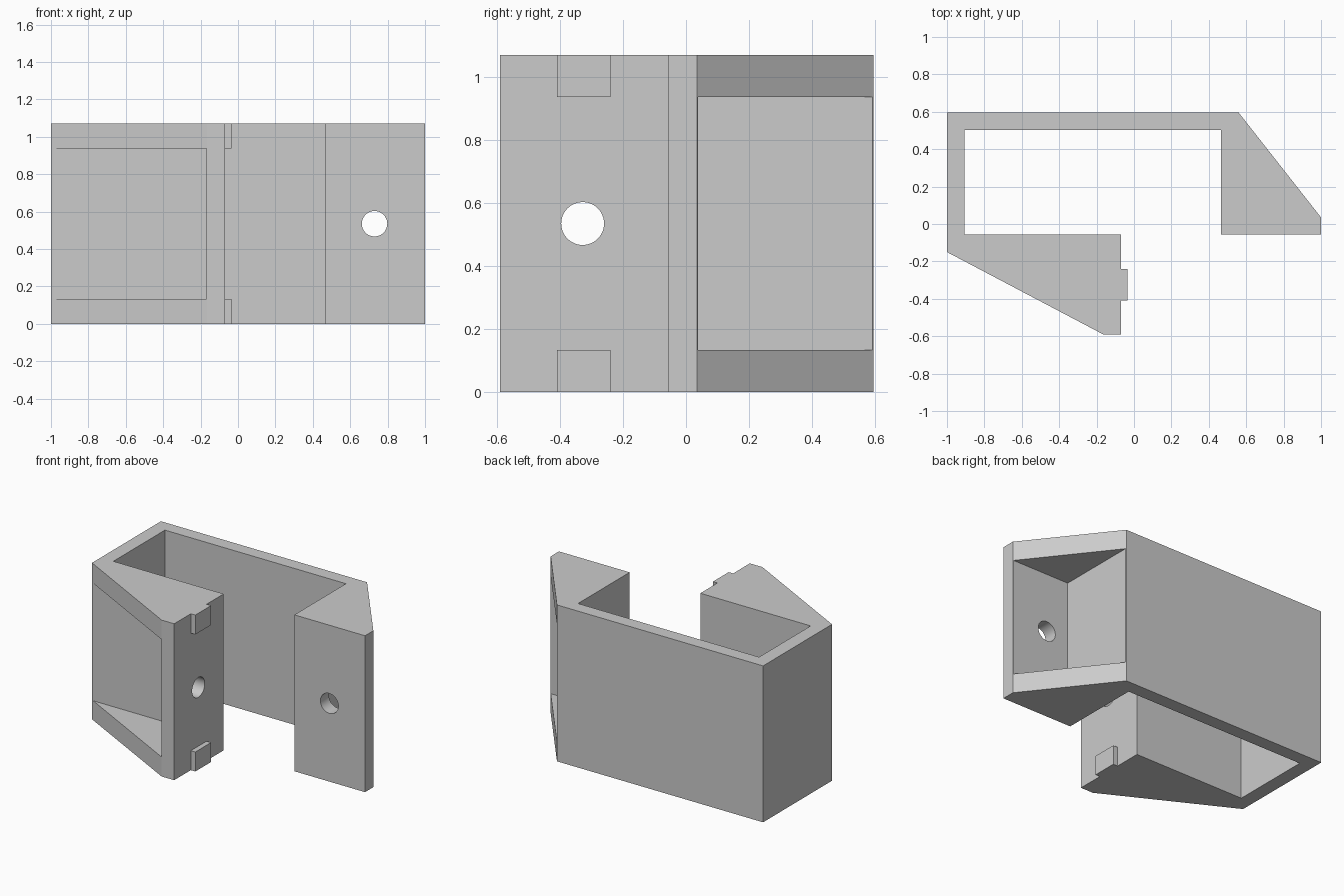
import bpy, bmesh, math
from mathutils import Matrix

if "Cube" in bpy.data.objects:
    bpy.data.objects.remove(bpy.data.objects["Cube"], do_unlink=True)

HEIGHT = 1.07
RIM = 0.133      # thickness of the gussets above and below each pocket
MID = HEIGHT / 2

grey = bpy.data.materials.new("plain grey")
grey.use_nodes = True
grey.diffuse_color = (0.6, 0.6, 0.6, 1)
grey.node_tree.nodes["Principled BSDF"].inputs["Base Color"].default_value = (0.6, 0.6, 0.6, 1)


def finish(name, bm):
    bmesh.ops.recalc_face_normals(bm, faces=bm.faces)
    mesh = bpy.data.meshes.new(name)
    bm.to_mesh(mesh)
    bm.free()
    mesh.materials.append(grey)
    obj = bpy.data.objects.new(name, mesh)
    bpy.context.collection.objects.link(obj)
    return obj


def prism(name, outline, z0, z1):
    """Extrude a plan outline from z0 up to z1."""
    bm = bmesh.new()
    base = bm.faces.new([bm.verts.new((x, y, z0)) for x, y in outline])
    top = bmesh.ops.extrude_face_region(bm, geom=[base])["geom"]
    bmesh.ops.translate(bm, vec=(0, 0, z1 - z0),
                        verts=[v for v in top if isinstance(v, bmesh.types.BMVert)])
    return finish(name, bm)


def block(name, x0, x1, y0, y1, z0, z1):
    return prism(name, [(x0, y0), (x1, y0), (x1, y1), (x0, y1)], z0, z1)


def drill(name, center, axis):
    """Round cutter through a plate, along x or y."""
    bm = bmesh.new()
    bmesh.ops.create_cone(bm, cap_ends=True, segments=48, radius1=0.068, radius2=0.068, depth=0.3)
    bm.transform(Matrix.Translation(center) @ Matrix.Rotation(math.pi / 2, 4, axis))
    return finish(name, bm)


def cut(target, cutter):
    bpy.context.view_layer.objects.active = target
    mod = target.modifiers.new("cut", "BOOLEAN")
    mod.operation = "DIFFERENCE"
    mod.solver = "EXACT"
    mod.object = cutter
    bpy.ops.object.modifier_apply(modifier=mod.name)
    bpy.data.objects.remove(cutter, do_unlink=True)


# Bracket body: back wall, side wall and two wedge-shaped arms
bracket = prism("bracket_body", [
    (-1, 0.595), (0.56, 0.595), (1, 0.035), (1, -0.055), (0.465, -0.055),
    (0.465, 0.503), (-0.905, 0.503), (-0.905, -0.055), (-0.07, -0.055),
    (-0.07, -0.59), (-0.165, -0.59), (-1, -0.15)], 0, HEIGHT)

# Pockets hollowing each wedge between its gussets
cut(bracket, block("right_pocket", -1.2, -0.168, -0.8, -0.157, RIM, HEIGHT - RIM))
cut(bracket, block("left_pocket", 0.563, 1.2, 0.038, 0.8, RIM, HEIGHT - RIM))

# Screw holes through the two mounting plates
cut(bracket, drill("right_hole", (-0.118, -0.328, MID), "Y"))
cut(bracket, drill("left_hole", (0.73, -0.01, MID), "X"))

bpy.ops.object.select_all(action="DESELECT")
bracket.select_set(True)
bpy.context.view_layer.objects.active = bracket
bpy.ops.object.shade_smooth_by_angle(angle=math.radians(20))

# Locating tabs at the bottom and top of the side plate
for name, z in (("lower_tab", 0), ("upper_tab", HEIGHT - RIM)):
    block(name, -0.07, -0.036, -0.41, -0.24, z, z + RIM)
